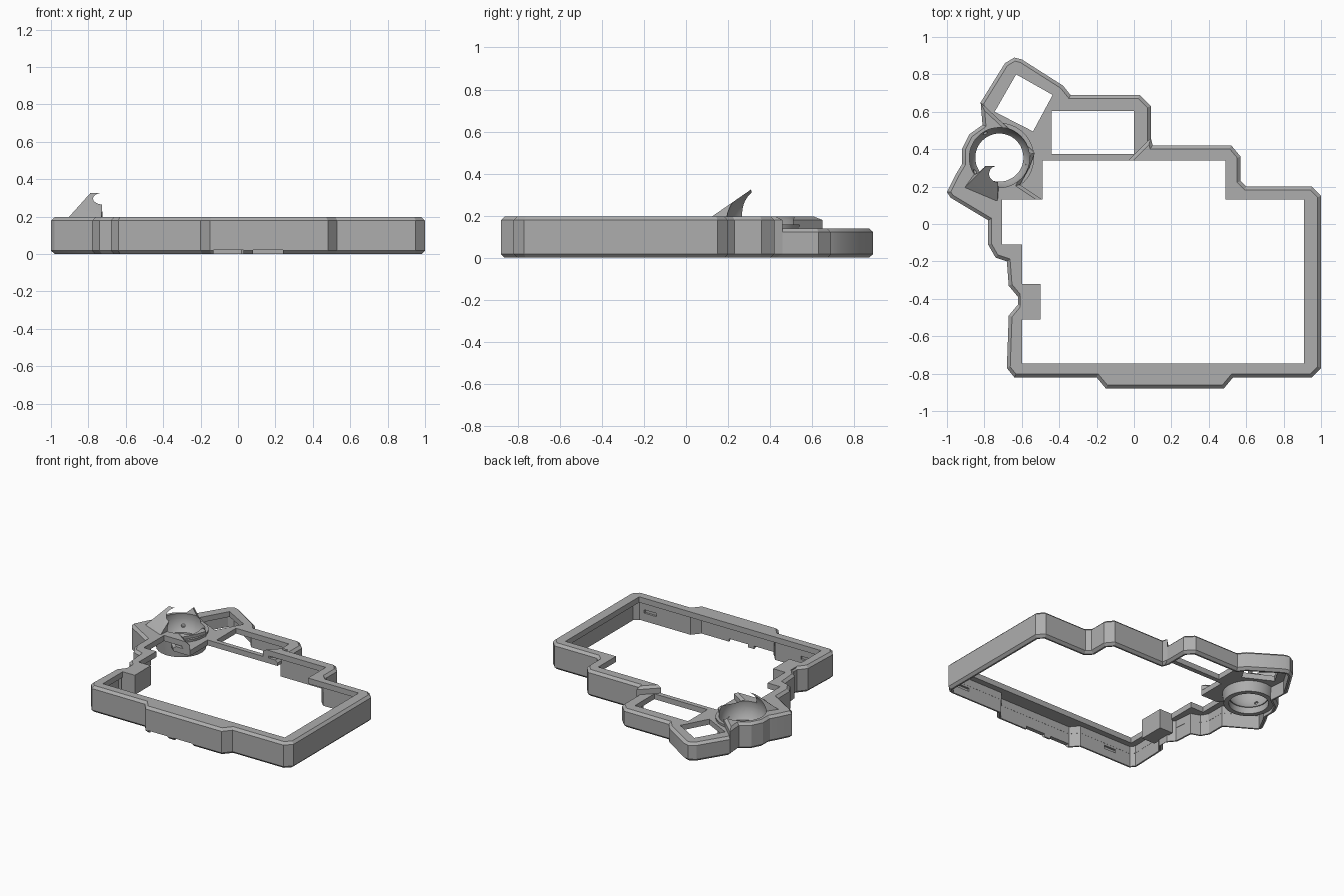
import bpy, bmesh, math
from mathutils import Vector, Matrix

old = bpy.data.objects.get("Cube")
if old:
    bpy.data.objects.remove(old, do_unlink=True)

grey = bpy.data.materials.new("plain_grey")
grey.use_nodes = True
tone = (.42, .42, .42, 1)
grey.diffuse_color = tone
grey.node_tree.nodes["Principled BSDF"].inputs["Base Color"].default_value = tone


def add_object(name, bm):
    bmesh.ops.recalc_face_normals(bm, faces=bm.faces)
    mesh = bpy.data.meshes.new(name)
    bm.to_mesh(mesh)
    bm.free()
    mesh.materials.append(grey)
    obj = bpy.data.objects.new(name, mesh)
    bpy.context.collection.objects.link(obj)
    return obj


def inset(points, dist):
    """Shift a counter-clockwise outline inward with mitred corners."""
    result = []
    for i, point in enumerate(points):
        before, here, after = Vector(points[i - 1]), Vector(point), Vector(points[(i + 1) % len(points)])
        a, b = (here - before).normalized(), (after - here).normalized()
        na, nb = Vector((-a.y, a.x)), Vector((-b.y, b.x))
        result.append(here + (na + nb) * dist / (1 + na.dot(nb)))
    return result


def prism(name, points, low, high, chamfer=0):
    levels = [(low, 0), (high, 0)]
    if chamfer:
        levels = [(low, chamfer), (low + chamfer, 0), (high - chamfer, 0), (high, chamfer)]
    bm = bmesh.new()
    rings = [[bm.verts.new((p[0], p[1], z)) for p in inset(points, d)] for z, d in levels]
    bm.faces.new(rings[0])
    bm.faces.new(rings[-1])
    count = len(points)
    for under, over in zip(rings, rings[1:]):
        for i in range(count):
            j = (i + 1) % count
            bm.faces.new((under[i], under[j], over[j], over[i]))
    return add_object(name, bm)


def rect(x, y, right, back):
    return [(x, y), (right, y), (right, back), (x, back)]


def cylinder(name, radius, top_radius, depth, matrix):
    bm = bmesh.new()
    bmesh.ops.create_cone(bm, cap_ends=True, segments=48, radius1=radius, radius2=top_radius,
                          depth=depth, matrix=matrix)
    return add_object(name, bm)


def cut(targets, cutter):
    cutter.hide_render = True
    for target in targets:
        mod = target.modifiers.new("cut", "BOOLEAN")
        mod.operation = "DIFFERENCE"
        mod.solver = "EXACT"
        mod.object = cutter
        bpy.context.view_layer.objects.active = target
        bpy.ops.object.modifier_apply(modifier=mod.name)
    bpy.data.objects.remove(cutter, do_unlink=True)


# Outline pieces, counter-clockwise from the front corner
board_edge = [(-.68, -.77), (-.64, -.82), (-.2, -.82), (-.15, -.88), (.48, -.88), (.53, -.82),
              (.95, -.82), (1, -.77), (1, .15), (.95, .2), (.6, .2), (.57, .23), (.57, .36),
              (.52, .42), (.1, .42)]
thumb_edge = [(.09, .45), (.09, .63), (.03, .69), (-.34, .69), (-.38, .74), (-.6, .88),
              (-.64, .89), (-.69, .86), (-.82, .65)]
left_edge = [(-.81, .53), (-.88, .48), (-.92, .4), (-.92, .32), (-.95, .27), (-1, .17),
             (-.98, .14), (-.78, .02), (-.78, -.11), (-.74, -.18), (-.68, -.2), (-.67, -.33),
             (-.62, -.39), (-.62, -.43), (-.67, -.49)]
bridge = [(.09, .46), (-.03, .34), (-.03, .15), (-.49, .13), (-.61, .21), (-.56, .3),
          (-.53, .38), (-.82, .65)]
thumb_back = [(-.81, .53), (-.7, .45), (-.7, .2), (-.6, .1), (-.4, .1), (-.4, .3), (.09, .3)]

full = board_edge + thumb_edge + left_edge
main = board_edge + bridge + left_edge
thumb = thumb_edge + thumb_back

# Tall case with the ball housing, and the lower thumb section
case = prism("main_case", main, 0, .197, .018)
deck = prism("thumb_section", thumb, 0, .14, .018)

# Hollow undersides
cut([case, deck], prism("cavity", inset(full, .03), -1, .1))
cut([case], prism("upper_cavity", inset(main, .031), -1, .155))

# Board opening and thumb windows
opening = [(-.6, -.745), (.91, -.745), (.91, .13), (.49, .13), (.49, .34), (-.49, .34),
           (-.49, .13), (-.705, .13), (-.705, -.11), (-.6, -.11)]
cut([case, deck], prism("opening", opening, -1, 1))
cut([deck], prism("window", rect(-.44, .375, 0, .605), -1, 1))
cut([deck], prism("key_window", [(-.54, .495), (-.435, .69), (-.63, .8), (-.745, .6)], -1, 1))

# Shallow notches under the front edge and slots inside the front wall
for x in (-.13, .08):
    cut([case], prism("notch", rect(x, -.95, x + .16, -.8), -1, .022))
for x in (-.5, .8):
    cut([case], prism("slot", rect(x, -.8, x + .1, -.77), .06, .085))
    cut([case], prism("slot_recess", rect(x, -.805, x + .1, -.785), .06, .085))

# Connector block on the side wall
prism("connector_block", rect(-.61, -.51, -.5, -.32), .05, .197)

# Ball cup and pointed guard
ball = Vector((-.72, .355, .17))
cup = cylinder("ball_cup", .17, .186, .135, Matrix.Translation((ball.x, ball.y, .09)))
bm = bmesh.new()
for co in [(-.92, .18, .18), (-.73, .1, .18), (-.715, .3, .18), (-.82, .32, .18),
           (-.79, .31, .325), (-.725, .31, .325)]:
    bm.verts.new(co)
bmesh.ops.convex_hull(bm, input=bm.verts)
guard = add_object("ball_guard", bm)

bm = bmesh.new()
bmesh.ops.create_uvsphere(bm, u_segments=48, v_segments=24, radius=.163,
                          matrix=Matrix.Translation(ball))
cut([case, deck, cup, guard], add_object("ball_space", bm))
cut([case, deck, cup], cylinder("cup_hole", .135, .135, 1, Matrix.Translation((ball.x, ball.y, -.43))))

# Three bearing seats around the cup
for angle in (-15, 120, 210):
    spin = Matrix.Rotation(math.radians(angle), 4, "Z")
    tilt = Matrix.Rotation(math.radians(90), 4, "Y")
    place = Matrix.Translation((ball.x, ball.y, .11)) @ spin @ Matrix.Translation((.15, 0, 0)) @ tilt
    cut([cup], cylinder("bearing_seat", .013, .013, .04, place))

# Smooth the curved cup, keep all case edges crisp
for obj in (case, deck, cup, guard):
    bpy.ops.object.select_all(action="DESELECT")
    obj.select_set(True)
    bpy.context.view_layer.objects.active = obj
    bpy.ops.object.shade_smooth_by_angle(angle=math.radians(20))
